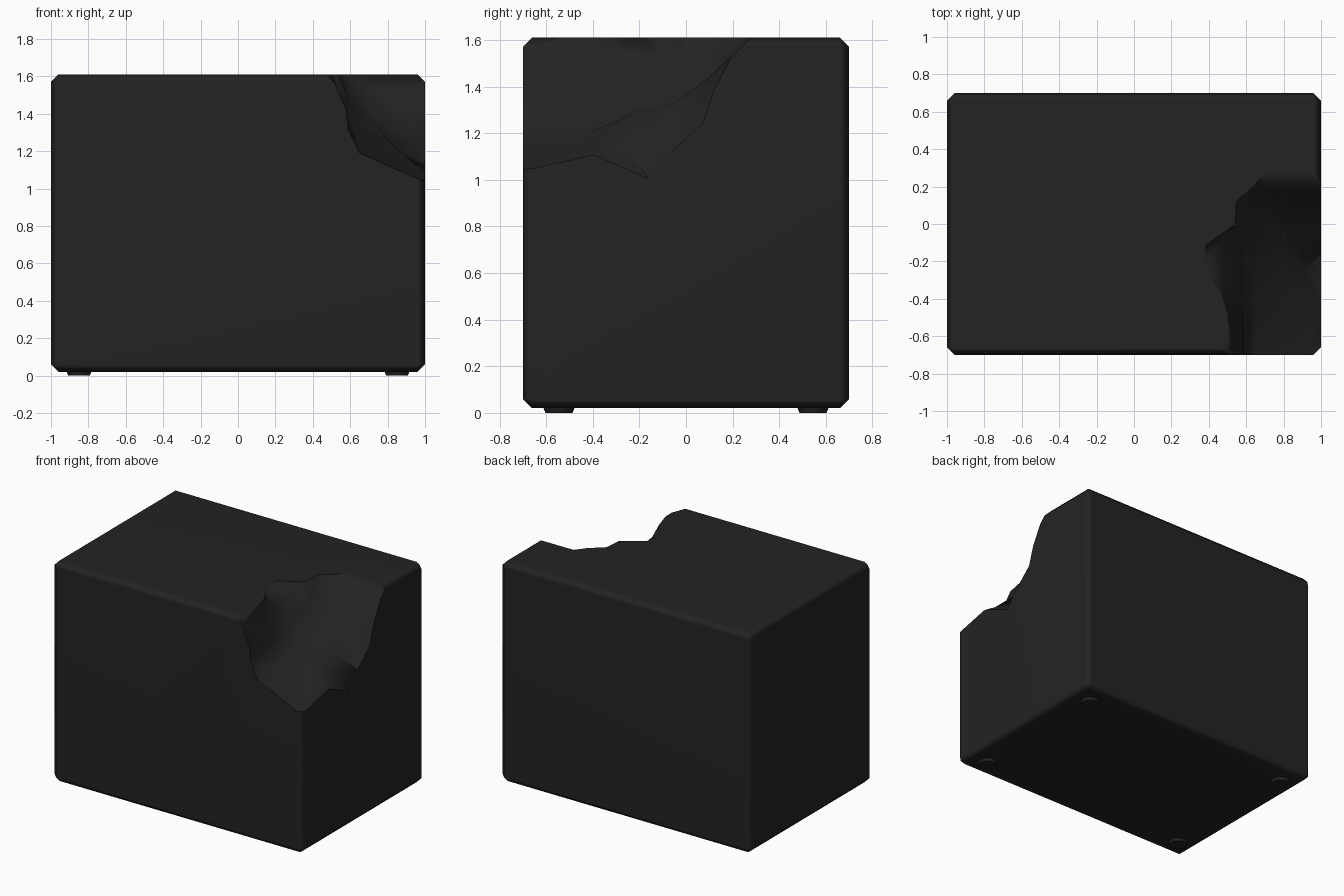
import bpy, bmesh, math
from mathutils import Vector
from mathutils.geometry import delaunay_2d_cdt

if "Cube" in bpy.data.objects:
    bpy.data.objects.remove(bpy.data.objects["Cube"])

dark = bpy.data.materials.new("charcoal")
dark.diffuse_color = (0.017, 0.017, 0.017, 1)
dark.use_nodes = True
dark.node_tree.nodes["Principled BSDF"].inputs["Base Color"].default_value = dark.diffuse_color


def make_object(name, bm):
    bmesh.ops.recalc_face_normals(bm, faces=bm.faces)
    me = bpy.data.meshes.new(name)
    bm.to_mesh(me)
    bm.free()
    me.materials.append(dark)
    ob = bpy.data.objects.new(name, me)
    bpy.context.collection.objects.link(ob)
    return ob


def activate(ob):
    bpy.ops.object.select_all(action='DESELECT')
    bpy.context.view_layer.objects.active = ob
    ob.select_set(True)


# Chamfered block
bm = bmesh.new()
bmesh.ops.create_cube(bm, size=1)
for v in bm.verts:
    v.co = Vector((v.co.x * 2, v.co.y * 1.4, 0.815 + v.co.z * 1.59))
bmesh.ops.bevel(bm, geom=bm.edges[:], offset=0.04, segments=1, affect='EDGES')
block = make_object("block", bm)

# Broken corner: outline on the front, right and top faces, then inner points
front = [(.42, 1.63), (.52, 1.56), (.58, 1.42), (.59, 1.31), (.65, 1.19), (1.01, 1.03)]
right = [(-.4, 1.1), (-.15, .99), (-.05, 1.12), (.08, 1.24), (.13, 1.4), (.2, 1.53), (.3, 1.63)]
top = [(.7, .3), (.63, .21), (.54, .13), (.53, .0), (.28, -.04), (.37, -.11), (.35, -.22),
       (.46, -.37), (.5, -.5)]
outline = [Vector((x, -.71, z)) for x, z in front]
outline += [Vector((1.01, y, z)) for y, z in right]
outline += [Vector((x, y, 1.63)) for x, y in top]
inner = [Vector(p) for p in (
    (.58, -.42, 1.36), (.66, -.42, 1.2), (.93, -.43, 1.14), (.55, -.22, 1.45),
    (.62, -.2, 1.31), (.8, -.28, 1.26), (.85, -.1, 1.2), (.6, -.03, 1.46),
    (.75, -.05, 1.33), (.93, .04, 1.28), (.68, .1, 1.42), (.82, .1, 1.44),
    (.46, -.1, 1.53), (.48, -.3, 1.54), (.7, .2, 1.54), (.9, -.25, 1.13))]
pts = outline + inner
n = len(outline)

# Triangulate the fracture as seen along the corner diagonal
u = Vector((1, 1, 0)).normalized()
w = Vector((1, -1, 1)).normalized().cross(u)
flat = [Vector((p.dot(u), p.dot(w))) for p in pts]
loop = [(i, (i + 1) % n) for i in range(n)]
_, _, faces, orig, _, _ = delaunay_2d_cdt(flat, loop, [], 1, 1e-5)
bm = bmesh.new()
vs = [bm.verts.new(p) for p in pts]
for f in faces:
    bm.faces.new([vs[orig[i][0]] for i in f])
apex = bm.verts.new((1.9, -1.6, 2.5))
for a, b in loop:
    bm.faces.new((vs[a], vs[b], apex))
cutter = make_object("corner_cutter", bm)
cutter.hide_render = True

cut = block.modifiers.new("broken_corner", 'BOOLEAN')
cut.operation = 'DIFFERENCE'
cut.solver = 'EXACT'
cut.object = cutter
activate(block)
bpy.ops.object.modifier_apply(modifier=cut.name)
bpy.data.objects.remove(cutter, do_unlink=True)
bpy.ops.object.shade_smooth_by_angle(angle=math.radians(48))
wn = block.modifiers.new("weighted", 'WEIGHTED_NORMAL')
wn.keep_sharp = True

# Four round feet
for i, (sx, sy) in enumerate([(1, 1), (1, -1), (-1, 1), (-1, -1)]):
    bm = bmesh.new()
    bmesh.ops.create_cone(bm, cap_ends=True, segments=16, radius1=0.058, radius2=0.07, depth=0.03)
    for v in bm.verts:
        v.co += Vector((sx * 0.85, sy * 0.545, 0.015))
    foot = make_object("foot_%d" % (i + 1), bm)
    activate(foot)
    bpy.ops.object.shade_smooth_by_angle(angle=math.radians(30))
